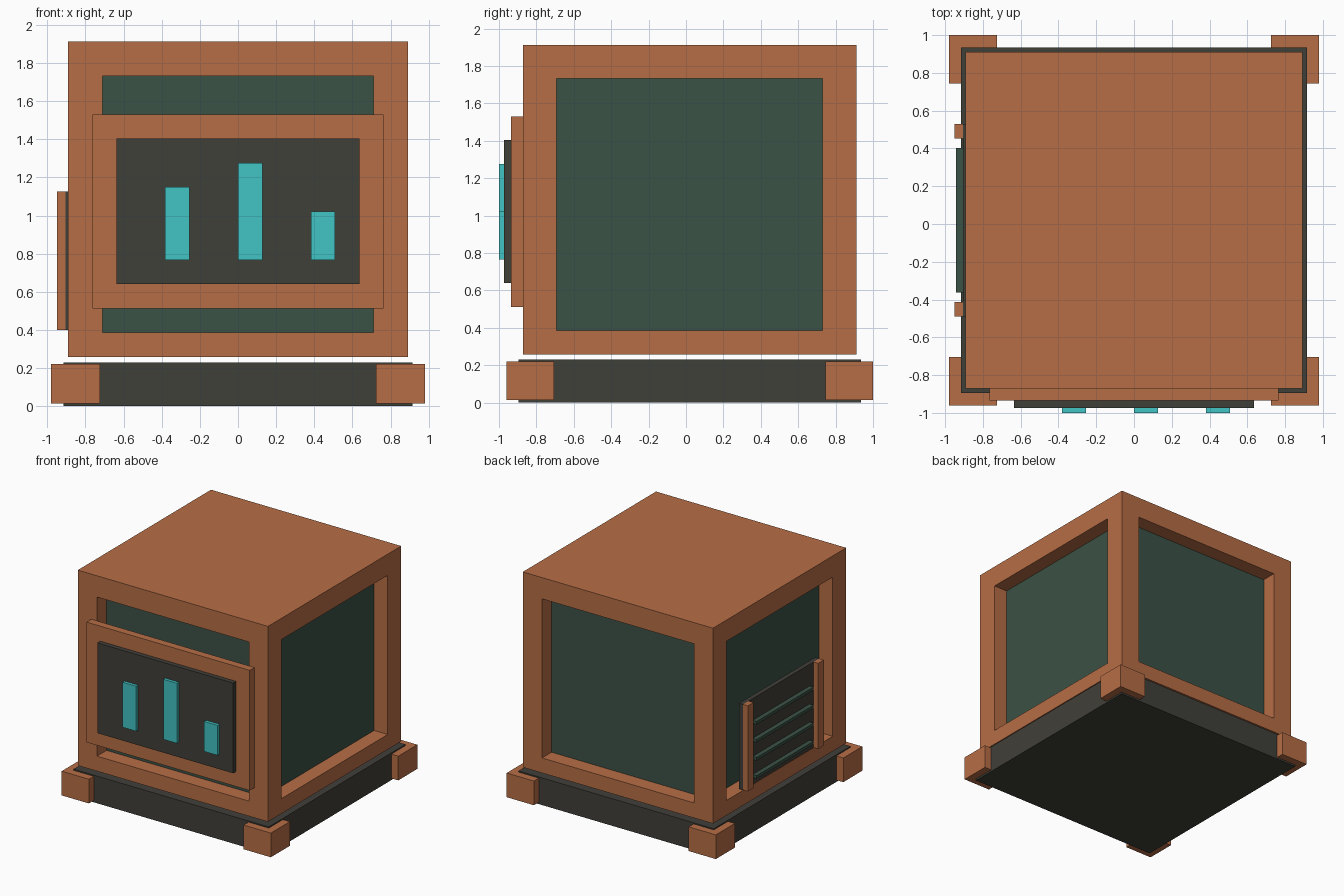
import bpy, bmesh
from mathutils import Vector

if "Cube" in bpy.data.objects:
    bpy.data.objects.remove(bpy.data.objects["Cube"], do_unlink=True)

U = 0.1273      # design module
CY = 0.02       # depth centre of the housing


def material(name, rgb):
    m = bpy.data.materials.new(name)
    m.use_nodes = True
    m.diffuse_color = (*rgb, 1)
    m.node_tree.nodes["Principled BSDF"].inputs["Base Color"].default_value = (*rgb, 1)
    return m


copper = material("copper_orange", (0.47, 0.155, 0.06))
charcoal = material("charcoal", (0.051, 0.05, 0.041))
green = material("dark_green", (0.044, 0.085, 0.061))
cyan = material("cyan", (0.054, 0.55, 0.55))


def finish(bm, name, mats):
    mesh = bpy.data.meshes.new(name)
    bm.to_mesh(mesh)
    bm.free()
    for m in mats:
        mesh.materials.append(m)
    obj = bpy.data.objects.new(name, mesh)
    bpy.context.collection.objects.link(obj)
    return obj


def box_mesh(lo, hi):
    bm = bmesh.new()
    bmesh.ops.create_cube(bm, size=1)
    lo, hi = Vector(lo), Vector(hi)
    for v in bm.verts:
        v.co = (lo + hi) / 2 + v.co * (hi - lo)
    return bm


def box(name, x, y, z, mat):
    lo, hi = zip(x, y, z)
    return finish(box_mesh(lo, hi), name, [mat])


# Housing: a block with one recessed pane in each side
half = 7 * U
bm = box_mesh((-half, CY - half, 0.258), (half, CY + half, 1.913))
bm.normal_update()
sides = [f for f in bm.faces if abs(f.normal.z) < 0.5]
bmesh.ops.inset_individual(bm, faces=sides, thickness=2 * U)
for f in sides:
    low = min(v.co.z for v in f.verts)
    for v in f.verts:
        if v.co.z < low + 0.01:
            v.co.z = 0.258 + U
panes = bmesh.ops.extrude_discrete_faces(bm, faces=sides)["faces"]
bm.normal_update()
for f in panes:
    f.material_index = 1
    bmesh.ops.translate(bm, verts=f.verts, vec=f.normal * -U)
finish(bm, "housing", [copper, green])

# Base plinth and corner feet
box("base", (-0.915, 0.915), (CY - 0.915, CY + 0.915), (0, 0.23), charcoal)
for sx, side in ((-1, "right"), (1, "left")):
    for sy, end in ((-1, "front"), (1, "back")):
        box(f"{end}_{side}_foot", sorted((sx * 0.725, sx * 0.98)),
            sorted((CY + sy * 0.725, CY + sy * 0.98)), (0.015, 0.22), copper)

# Front display: mount, screen and three bars
box("display_mount", (-6 * U, 6 * U), (-0.935, -0.871), (0.513, 1.531), copper)
box("display_screen", (-5 * U, 5 * U), (-0.974, -0.935), (0.64, 1.404), charcoal)
for i, (start, height) in enumerate(((-3, 3), (0, 4), (3, 2))):
    box(f"display_bar_{i + 1}", (start * U, (start + 1) * U), (-1, -0.974),
        (0.767, 0.767 + height * U), cyan)

# Side vent: backing panel, end posts and slats
vent_z = (0.4, 1.125)
box("vent_panel", (-0.905, -0.867), (CY - 4 * U, CY + 4 * U), vent_z, charcoal)
for s, end in ((-1, "front"), (1, "back")):
    box(f"vent_{end}_post", (-0.95, -0.905),
        sorted((CY + s * 3.4 * U, CY + s * 4 * U)), vent_z, copper)
for i in range(4):
    z = 0.47 + i * 0.153
    box(f"vent_slat_{i + 1}", (-0.943, -0.905), (CY - 3 * U, CY + 3 * U),
        (z - 0.013, z + 0.013), green)
